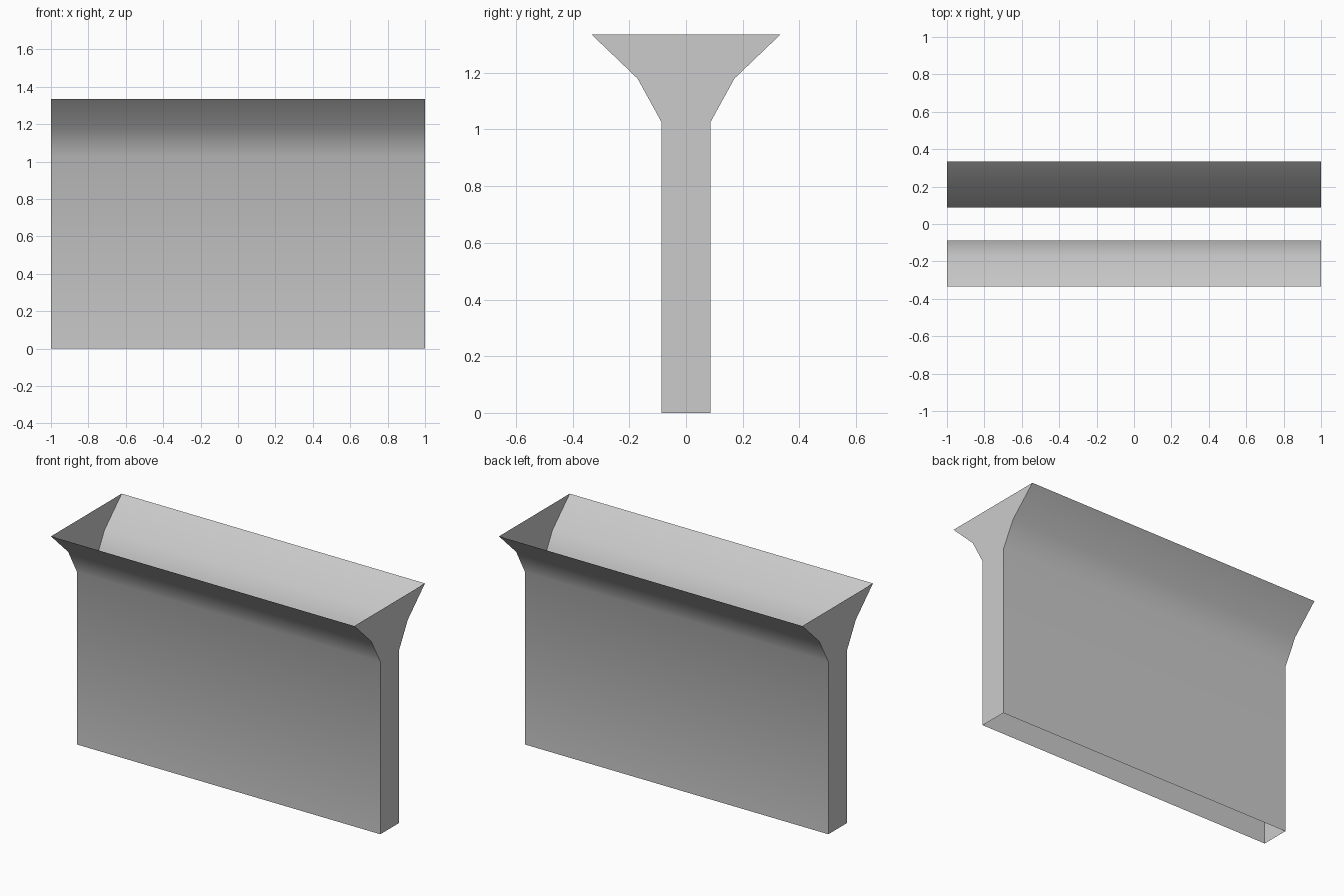
import bpy
import bmesh
import math

if "Cube" in bpy.data.objects:
    bpy.data.objects.remove(bpy.data.objects["Cube"], do_unlink=True)

# Plain grey material
grey = bpy.data.materials.new("plain_grey")
grey.use_nodes = True
colour = (0.6, 0.6, 0.6, 1.0)
grey.diffuse_color = colour
grey.node_tree.nodes["Principled BSDF"].inputs["Base Color"].default_value = colour

# Half-width and height of the flared section, from the open foot to the open rim
section = [(0.087, 0.0), (0.087, 1.027), (0.171, 1.18), (0.333, 1.335)]
half_length = 1.0

# One rectangular ring per level, bridged into a hollow shell open at both ends
bm = bmesh.new()
rings = []
for half_width, z in section:
    corners = [(-1, -1), (1, -1), (1, 1), (-1, 1)]
    rings.append([bm.verts.new((sx * half_length, sy * half_width, z))
                  for sx, sy in corners])
for low, high in zip(rings, rings[1:]):
    for i in range(4):
        j = (i + 1) % 4
        bm.faces.new((low[i], low[j], high[j], high[i]))

mesh = bpy.data.meshes.new("flared_trough")
bm.to_mesh(mesh)
bm.free()
mesh.materials.append(grey)
trough = bpy.data.objects.new("flared_trough", mesh)
bpy.context.collection.objects.link(trough)

# Smooth long sides, crisp flat ends
bpy.ops.object.select_all(action="DESELECT")
trough.select_set(True)
bpy.context.view_layer.objects.active = trough
bpy.ops.object.shade_smooth_by_angle(angle=math.radians(40))
